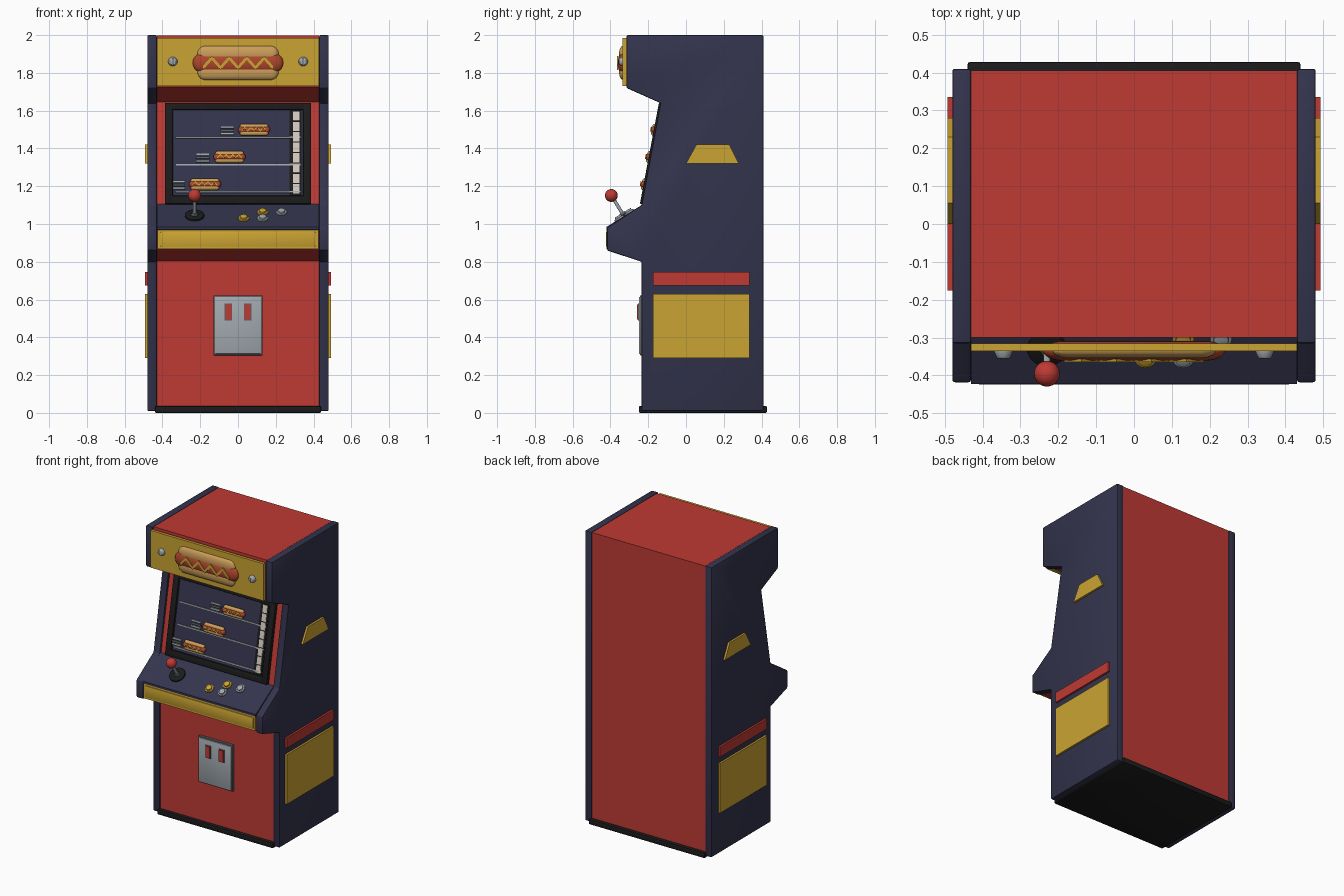
import bpy, bmesh, math
from mathutils import Matrix, Vector

if "Cube" in bpy.data.objects:
    bpy.data.objects.remove(bpy.data.objects["Cube"])


def material(name, rgb):
    m = bpy.data.materials.new(name)
    m.diffuse_color = (*rgb, 1)
    m.use_nodes = True
    m.node_tree.nodes["Principled BSDF"].inputs["Base Color"].default_value = m.diffuse_color
    return m


NAVY = material("navy", (0.034, 0.034, 0.075))
RED = material("red", (0.52, 0.042, 0.033))
YELLOW = material("yellow", (0.60, 0.37, 0.032))
BLACK = material("black", (0.011, 0.011, 0.012))
GREY = material("grey", (0.36, 0.40, 0.43))
DARK_GREY = material("dark grey", (0.11, 0.12, 0.13))
CREAM = material("cream", (0.66, 0.60, 0.52))
TAN = material("bun tan", (0.60, 0.34, 0.10))
SAUSAGE = material("sausage", (0.42, 0.06, 0.025))

I = Matrix.Identity(4)


def finish(bm, name, mat, frame=I, bevel=0.0):
    if bevel:
        bmesh.ops.bevel(bm, geom=bm.edges[:], offset=bevel, segments=2, profile=0.5, affect='EDGES')
    bmesh.ops.recalc_face_normals(bm, faces=bm.faces[:])
    me = bpy.data.meshes.new(name)
    bm.transform(frame)
    for f in bm.faces:
        f.smooth = True
    bm.to_mesh(me)
    bm.free()
    me.set_sharp_from_angle(angle=math.radians(32))
    me.materials.append(mat)
    ob = bpy.data.objects.new(name, me)
    bpy.context.collection.objects.link(ob)
    return ob


def box(name, mat, x, y, z, frame=I, bevel=0.0):
    """Box from (min, max) ranges."""
    bm = bmesh.new()
    bmesh.ops.create_cube(bm, size=1)
    for v in bm.verts:
        v.co = [(r[0] + r[1]) / 2 + c * (r[1] - r[0]) for r, c in zip((x, y, z), v.co)]
    return finish(bm, name, mat, frame, bevel)


def extrude_yz(name, mat, pts, x0, x1, bevel=0.0):
    """Side profile extruded along x."""
    bm = bmesh.new()
    f = bm.faces.new([bm.verts.new((x0, y, z)) for y, z in pts])
    ext = bmesh.ops.extrude_face_region(bm, geom=[f])
    for v in ext["geom"]:
        if isinstance(v, bmesh.types.BMVert):
            v.co.x = x1
    return finish(bm, name, mat, I, bevel)


def cylinder(name, mat, p, direction, r, h, r2=None, bevel=0.0):
    bm = bmesh.new()
    bmesh.ops.create_cone(bm, cap_ends=True, segments=24, radius1=r, radius2=r if r2 is None else r2, depth=h)
    d = Vector(direction).normalized()
    rot = Vector((0, 0, 1)).rotation_difference(d).to_matrix().to_4x4()
    return finish(bm, name, mat, Matrix.Translation(Vector(p) + d * h / 2) @ rot, bevel)


def capsule(name, mat, p, half, ry, rz, frame):
    """Rounded bar along x, squashed in depth."""
    bm = bmesh.new()
    bmesh.ops.create_uvsphere(bm, u_segments=20, v_segments=11, radius=1)
    for v in bm.verts:
        x, y, z = v.co
        v.co = Vector(p) + Vector((z * rz + math.copysign(half - rz, z), y * ry, x * rz))
    return finish(bm, name, mat, frame)


def hot_dog(name, frame, s, depth, bun):
    for side, k in (("upper", 1), ("lower", -1)):
        capsule(f"{name}_{side}_bun", bun, (0, 0, k * 0.047 * s), 0.215 * s, depth * 0.75, 0.043 * s, frame)
    capsule(f"{name}_sausage", SAUSAGE, (0, 0, 0), 0.24 * s, depth, 0.052 * s, frame)
    # zigzag sauce ribbon
    n = 9
    pts = [((-0.185 + 0.37 * i / (n - 1)) * s, (0.026 if i % 2 else -0.026) * s) for i in range(n)]
    bm = bmesh.new()
    w = 0.011 * s
    rows = []
    for x, z in pts:
        rows.append([bm.verts.new((x, -depth * d, z + dz)) for d, dz in
                     ((0.82, -w), (1.12, -w), (1.12, w), (0.82, w))])
    for a, b in zip(rows, rows[1:]):
        for j in range(4):
            bm.faces.new((a[j], a[(j + 1) % 4], b[(j + 1) % 4], b[j]))
    bm.faces.new(rows[0])
    bm.faces.new(rows[-1])
    finish(bm, f"{name}_sauce", YELLOW, frame)


# cabinet sides
side = [(0.41, 0.01), (0.41, 2.0), (-0.315, 2.0), (-0.315, 1.72), (-0.135, 1.64),
        (-0.235, 1.10), (-0.418, 0.98), (-0.418, 0.86), (-0.235, 0.80), (-0.235, 0.01)]
for label, k in (("right", 1), ("left", -1)):
    extrude_yz(f"{label}_side_panel", NAVY, side, k * 0.43, k * 0.48, 0.007)
    # side decals
    xs = sorted((k * 0.475, k * 0.493))
    box(f"{label}_yellow_panel", YELLOW, xs, (-0.175, 0.335), (0.29, 0.63))
    box(f"{label}_red_stripe", RED, xs, (-0.175, 0.335), (0.675, 0.745))
    extrude_yz(f"{label}_trapezoid", YELLOW, [(0, 1.32), (0.28, 1.32), (0.23, 1.42), (0.055, 1.42)], *xs)

# red inner cabinet and black base
body = [(0.405, 0.02), (0.405, 1.997), (-0.30, 1.997), (-0.30, 1.725), (-0.12, 1.645),
        (-0.222, 1.09), (-0.41, 0.97), (-0.41, 0.865), (-0.228, 0.805), (-0.228, 0.02)]
extrude_yz("cabinet_body", RED, body, -0.43, 0.43)
box("base_plinth", BLACK, (-0.44, 0.44), (-0.25, 0.428), (0, 0.037), bevel=0.007)

# marquee
box("marquee_panel", YELLOW, (-0.43, 0.43), (-0.335, -0.315), (1.73, 1.985))
hot_dog("marquee_hot_dog", Matrix.Translation((0, -0.335, 1.853)), 1.0, 0.026, TAN)
for label, k in (("right", 1), ("left", -1)):
    cylinder(f"{label}_marquee_bolt", GREY, (k * 0.345, -0.333, 1.86), (0, -1, 0), 0.026, 0.022, 0.017, 0.003)
    box(f"{label}_bolt_slot", DARK_GREY, (k * 0.345 - 0.003, k * 0.345 + 0.003), (-0.357, -0.35), (1.846, 1.874))

# screen, in a frame leaning back
S = Matrix.Translation((0, -0.17, 1.37)) @ Matrix.Rotation(-0.186, 4, 'X')
for label, k in (("right", 1), ("left", -1)):
    box(f"{label}_bezel", BLACK, sorted((k * 0.345, k * 0.387)), (-0.024, 0.01), (-0.272, 0.272), S, 0.004)
for label, z in (("top", (0.235, 0.272)), ("bottom", (-0.272, -0.228))):
    box(f"{label}_bezel", BLACK, (-0.387, 0.387), (-0.024, 0.01), z, S, 0.004)
box("screen", NAVY, (-0.35, 0.35), (-0.008, 0.008), (-0.24, 0.24), S)
box("screen_side_strip", BLACK, (0.272, 0.335), (-0.012, 0.0), (-0.225, 0.235), S)
for i in range(8):
    z = -0.215 + i * 0.056
    box(f"strip_tile_{i + 1}", CREAM, (0.292, 0.325), (-0.016, -0.008), (z, z + 0.05), S)

# game lanes with a hot dog and a stack of bars each
for i in range(3):
    z = -0.205 + i * 0.147
    x = -0.175 + i * 0.13
    box(f"lane_{i + 1}", GREY, (-0.33, 0.33), (-0.016, -0.006), (z - 0.006, z + 0.004), S)
    hot_dog(f"lane_hot_dog_{i + 1}", S @ Matrix.Translation((x, -0.022, z + 0.038)), 0.355, 0.018, TAN)
    for j in range(3):
        zz = z + 0.012 + j * 0.018
        box(f"lane_{i + 1}_bar_{j + 1}", DARK_GREY if j == 1 else GREY,
            (x - 0.178, x - 0.105), (-0.02, -0.006), (zz, zz + 0.011), S)

# control deck
deck = [(-0.422, 0.97), (-0.422, 0.984), (-0.225, 1.106), (-0.21, 1.09), (-0.40, 0.965)]
extrude_yz("control_deck", NAVY, deck, -0.43, 0.43)
box("deck_front_trim", YELLOW, (-0.425, 0.425), (-0.42, -0.40), (0.868, 0.97))
box("deck_front_plate", YELLOW, (-0.41, 0.41), (-0.424, -0.41), (0.88, 0.958), bevel=0.003)
N = Vector((0, -0.122, 0.197)).normalized()


def on_deck(x, y, lift=0.0):
    return Vector((x, y, 0.984 + (y + 0.422) * 0.122 / 0.197)) + N * lift


# buttons
for i, (x, y, m) in enumerate(((0.03, -0.352, YELLOW), (0.13, -0.30, YELLOW),
                               (0.13, -0.352, GREY), (0.23, -0.30, GREY))):
    cylinder(f"button_{i + 1}_ring", m, on_deck(x, y, -0.004), N, 0.029, 0.012, bevel=0.002)
    cylinder(f"button_{i + 1}_cap", m, on_deck(x, y), N, 0.02, 0.018, bevel=0.003)

# joystick
cylinder("joystick_base", BLACK, on_deck(-0.23, -0.328, -0.004), N, 0.052, 0.014, bevel=0.003)
cylinder("joystick_collar", DARK_GREY, on_deck(-0.23, -0.328), N, 0.022, 0.022, 0.014)
cylinder("joystick_shaft", GREY, on_deck(-0.23, -0.328), N, 0.009, 0.11)
bm = bmesh.new()
bmesh.ops.create_uvsphere(bm, u_segments=24, v_segments=14, radius=0.034)
finish(bm, "joystick_ball", RED, Matrix.Translation(on_deck(-0.23, -0.328, 0.128)))

# coin door
box("coin_door_frame", DARK_GREY, (-0.13, 0.13), (-0.244, -0.22), (0.305, 0.622), bevel=0.003)
box("coin_door", GREY, (-0.122, 0.122), (-0.25, -0.225), (0.313, 0.614), bevel=0.003)
for label, k in (("right", 1), ("left", -1)):
    x = k * 0.051
    box(f"{label}_coin_slot_surround", DARK_GREY, (x - 0.02, x + 0.02), (-0.253, -0.24), (0.49, 0.578))
    box(f"{label}_coin_slot", RED, (x - 0.016, x + 0.016), (-0.259, -0.24), (0.494, 0.574))
